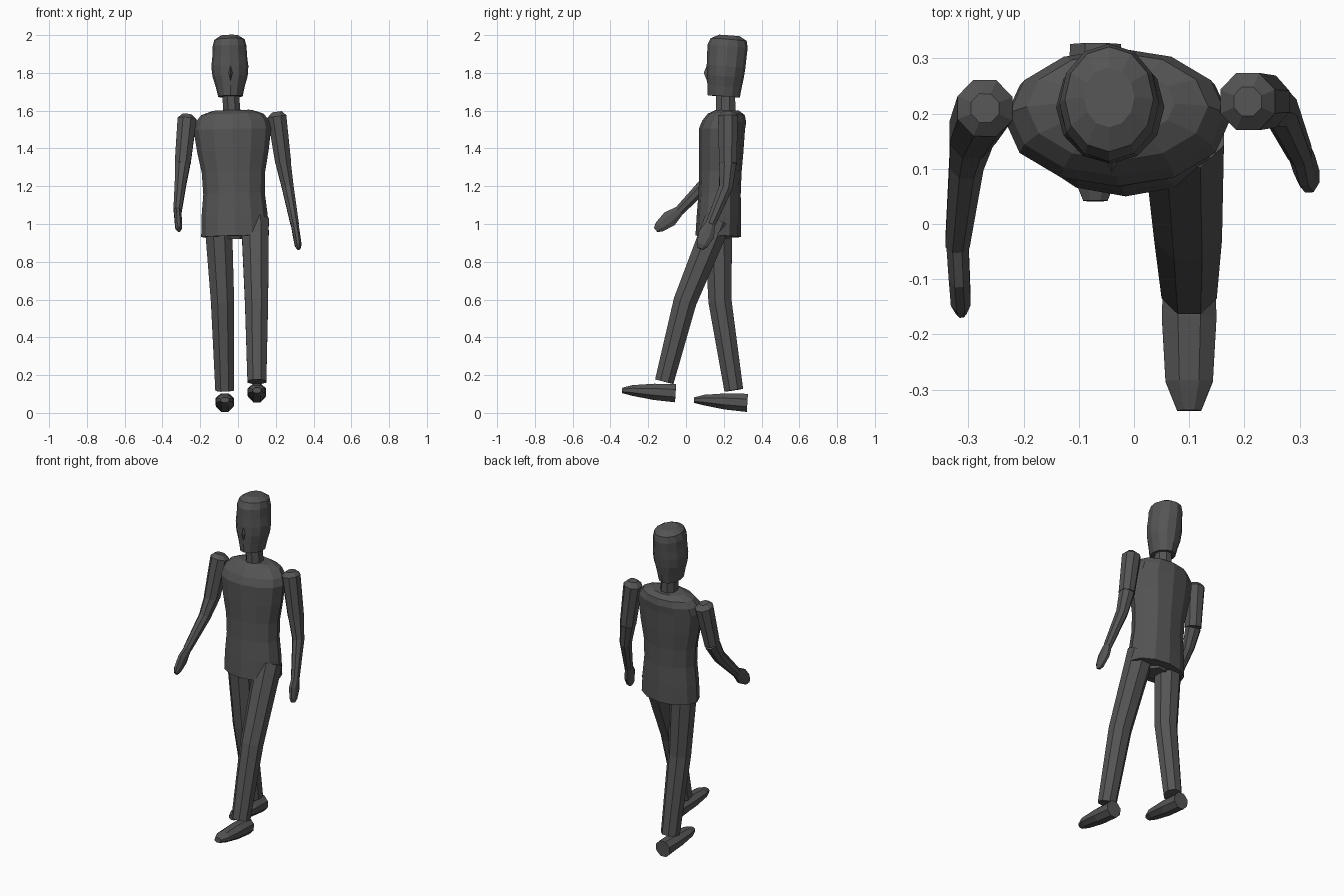
import bpy, bmesh, math
from mathutils import Vector

if "Cube" in bpy.data.objects:
    bpy.data.objects.remove(bpy.data.objects["Cube"], do_unlink=True)

GREY = (0.09, 0.09, 0.09, 1)
material = bpy.data.materials.new("dark grey")
material.use_nodes = True
material.diffuse_color = GREY
shader = material.node_tree.nodes["Principled BSDF"]
shader.inputs["Base Color"].default_value = GREY


def evenly(start, end, count):
    """Points spaced evenly from start to end."""
    return [start.lerp(end, i / (count - 1)) for i in range(count)]


def tube(name, path, width, depth=None, bulge=(0, 0), tip=None, tip_rings=1, sides=8):
    """Faceted tube along a path. Width and depth run from the first to the
    second value, swell by the bulge, and may close in a rounded tip."""
    depth = depth or width
    last = len(path) - 1
    rings = []
    for i, centre in enumerate(path):
        t = i / last
        swell = math.sin(math.pi * t) ** 2
        along = path[min(i + 1, last)] - path[max(i - 1, 0)]
        half_width = width[0] + (width[1] - width[0]) * t + bulge[0] * swell
        half_depth = depth[0] + (depth[1] - depth[0]) * t + bulge[1] * swell
        rings.append((centre, along, half_width, half_depth))
    if tip:
        for i in range(tip_rings):
            angle = math.radians(75) * (i + 1) / tip_rings
            shrink = math.sqrt(math.cos(angle))
            rings.append((path[-1] + tip * math.sin(angle), path[-1] - path[-2],
                          width[1] * shrink, depth[1] * shrink))

    # Limbs carry a flat facet forward, the other parts an edge
    turn, grow = (math.pi / sides, 1 / math.cos(math.pi / sides)) if sides == 8 else (0, 1)
    bm = bmesh.new()
    loops = []
    for centre, along, half_width, half_depth in rings:
        back = along.cross(Vector((1, 0, 0))).normalized()
        across = back.cross(along).normalized()
        loop = []
        for k in range(sides):
            angle = turn + math.tau * k / sides
            offset = across * half_width * math.sin(angle) - back * half_depth * math.cos(angle)
            loop.append(bm.verts.new(centre + offset * grow))
        loops.append(loop)
    for low, high in zip(loops, loops[1:]):
        for k in range(sides):
            n = (k + 1) % sides
            bm.faces.new((low[k], low[n], high[n], high[k]))
    bm.faces.new(loops[0])
    bm.faces.new(loops[-1])
    bmesh.ops.recalc_face_normals(bm, faces=bm.faces)
    mesh = bpy.data.meshes.new(name)
    bm.to_mesh(mesh)
    bm.free()
    mesh.materials.append(material)
    bpy.context.collection.objects.link(bpy.data.objects.new(name, mesh))


def arm(side, shoulder, cuff, wrist, fingertip):
    """Sleeve with a rounded shoulder, bent forearm and mitten hand."""
    tube(side + "_upper_arm", evenly(cuff, shoulder, 3), width=(.042, .05),
         depth=(.047, .052), tip=Vector((0, 0, .025)))
    bend = cuff.lerp(wrist, .4) + Vector((0, .025, 0))
    tube(side + "_forearm", [cuff, bend, wrist], width=(.04, .022), depth=(.045, .026))
    tube(side + "_hand", evenly(wrist, fingertip, 3), width=(.02, .018),
         depth=(.026, .03), bulge=(0, .015), tip=(fingertip - wrist) * .2)


def leg(side, hip, knee, ankle, heel):
    """Trouser leg tapering to the ankle, and a shoe pointing forward."""
    tube(side + "_leg", [hip, hip.lerp(knee, .5), knee, knee.lerp(ankle, .5), ankle],
         width=(.073, .05))
    ball = heel + Vector((0, -.23, .015))
    tube(side + "_foot", evenly(heel, ball, 3), width=(.046, .043),
         depth=(.048, .028), bulge=(.005, .005), tip=Vector((0, -.055, 0)))


# Torso with a waist and rounded shoulders
tube("torso", evenly(Vector((-.015, .17, .935)), Vector((-.03, .19, 1.5)), 6),
     width=(.18, .205), depth=(.12, .122), bulge=(-.03, -.01),
     tip=Vector((0, .03, .105)), tip_rings=3, sides=12)
tube("crotch", [Vector((-.015, .17, .92)), Vector((-.015, .17, 1))], width=(.06, .08))

# Neck, head and nose
tube("neck", [Vector((-.03, .21, 1.56)), Vector((-.04, .21, 1.7))], width=(.046, .044),
     depth=(.052, .05))
tube("head", evenly(Vector((-.04, .2, 1.675)), Vector((-.045, .22, 1.94)), 6),
     width=(.065, .09), depth=(.085, .107), bulge=(.02, .005),
     tip=Vector((0, .01, .06)), tip_rings=2, sides=12)
tube("nose", [Vector((-.04, .13, 1.76)), Vector((-.04, .13, 1.8))], width=(.01, .02),
     depth=(.02, .036), tip=Vector((0, .01, .07)), sides=4)

# Left arm hangs, right arm swings forward
arm("left", shoulder=Vector((.206, .222, 1.57)), cuff=Vector((.24, .222, 1.32)),
    wrist=Vector((.3, .13, 1)), fingertip=Vector((.318, .085, .89)))
arm("right", shoulder=Vector((-.27, .21, 1.555)), cuff=Vector((-.293, .165, 1.32)),
    wrist=Vector((-.32, -.035, 1.07)), fingertip=Vector((-.314, -.14, .985)))

# Left leg strides forward, right leg stays behind
leg("left", hip=Vector((.09, .17, 1.02)), knee=Vector((.098, -.005, .59)),
    ankle=Vector((.1, -.115, .165)), heel=Vector((.1, -.055, .104)))
leg("right", hip=Vector((-.105, .17, 1.02)), knee=Vector((-.082, .18, .59)),
    ankle=Vector((-.07, .253, .12)), heel=Vector((-.07, .325, .053)))
